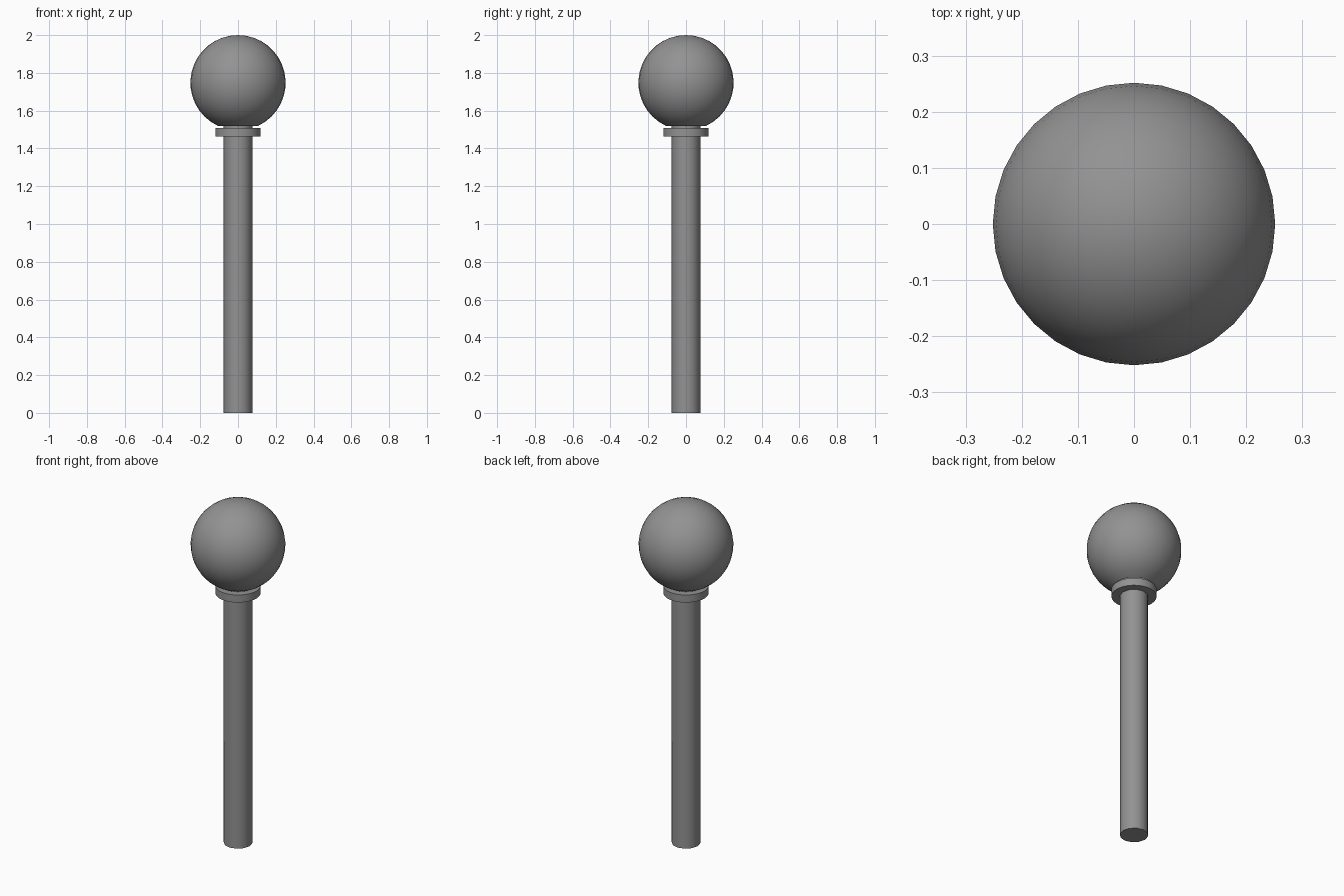
import bpy, bmesh, math

if "Cube" in bpy.data.objects:
    bpy.data.objects.remove(bpy.data.objects["Cube"])

dark = bpy.data.materials.new("dark_grey")
dark.diffuse_color = (0.29, 0.29, 0.29, 1)
dark.use_nodes = True
dark.node_tree.nodes["Principled BSDF"].inputs["Base Color"].default_value = dark.diffuse_color


def lathe(name, profile, sides=32):
    """Spin an (r, z) profile around the z axis."""
    bm = bmesh.new()
    verts = [bm.verts.new((r, 0, z)) for r, z in profile]
    edges = [bm.edges.new(p) for p in zip(verts, verts[1:])]
    bmesh.ops.spin(bm, geom=verts + edges, cent=(0, 0, 0), axis=(0, 0, 1),
                   angle=2 * math.pi, steps=sides, use_duplicate=False)
    bmesh.ops.remove_doubles(bm, verts=bm.verts, dist=1e-5)
    bmesh.ops.recalc_face_normals(bm, faces=bm.faces)
    mesh = bpy.data.meshes.new(name)
    bm.to_mesh(mesh)
    bm.free()
    mesh.materials.append(dark)
    obj = bpy.data.objects.new(name, mesh)
    bpy.context.collection.objects.link(obj)
    bpy.context.view_layer.objects.active = obj
    obj.select_set(True)
    bpy.ops.object.shade_smooth_by_angle(angle=math.radians(35))
    obj.select_set(False)
    return obj


# Post with a closed foot, running up through the collar
lathe("post", [(0, 0), (0.076, 0), (0.076, 1.52)], 12)

# Collar ring
lathe("collar", [(0.07, 1.463), (0.12, 1.463), (0.12, 1.507), (0.07, 1.507)])

# Globe, cut flat where it sits on the neck
R, CZ = 0.252, 1.748
arc = [math.radians(a * 155.1 / 16) for a in range(17)]
lathe("globe", [(R * math.sin(a), CZ + R * math.cos(a)) for a in arc])
